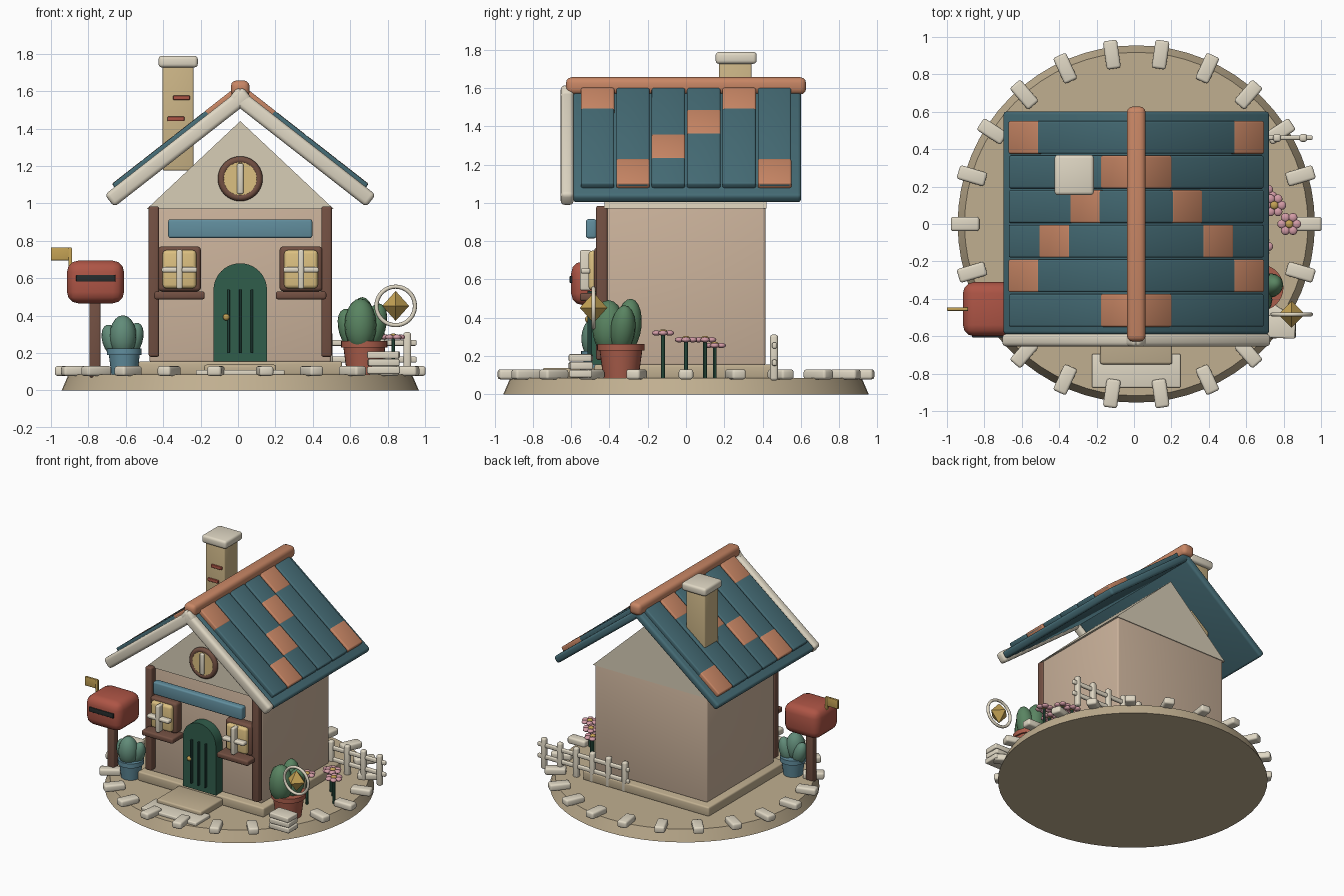
import bpy, bmesh
from math import pi, sin, cos, radians
from mathutils import Matrix, Vector, Euler

if "Cube" in bpy.data.objects:
    bpy.data.objects.remove(bpy.data.objects["Cube"])

CX = 0.012  # house centre line
COL = dict(sand=(.53, .43, .28), cream=(.74, .68, .55), wall=(.60, .45, .33), gable=(.68, .61, .47),
           brown=(.17, .08, .055), teal=(.06, .15, .18), orange=(.58, .24, .13), green=(.03, .11, .07),
           dark=(.015, .05, .04), yellow=(.72, .53, .22), gold=(.55, .36, .09), blue=(.12, .27, .34),
           red=(.42, .09, .06), black=(.02, .025, .025), leaf=(.10, .23, .12), leaf2=(.12, .26, .19),
           pink=(.65, .33, .38), chimney=(.60, .46, .24), terracotta=(.40, .11, .07))


def mat(c):
    m = bpy.data.materials.get(c)
    if not m:
        m = bpy.data.materials.new(c)
        m.diffuse_color = (*COL[c], 1)
        m.use_nodes = True
        m.node_tree.nodes["Principled BSDF"].inputs["Base Color"].default_value = m.diffuse_color
    return m


def finish(bm, name, color, mtx=Matrix(), angle=35):
    bmesh.ops.recalc_face_normals(bm, faces=bm.faces)
    me = bpy.data.meshes.new(name)
    bm.to_mesh(me)
    bm.free()
    me.materials.append(mat(color))
    ob = bpy.data.objects.new(name, me)
    ob.matrix_world = mtx
    bpy.context.collection.objects.link(ob)
    bpy.ops.object.select_all(action='DESELECT')
    ob.select_set(True)
    bpy.context.view_layer.objects.active = ob
    bpy.ops.object.shade_smooth_by_angle(angle=radians(angle))
    return ob


def place(loc, rot=(0, 0, 0)):
    return Matrix.Translation(loc) @ Euler(rot).to_matrix().to_4x4()


def box(name, loc, size, color, bevel=0.008, rot=(0, 0, 0)):
    bm = bmesh.new()
    bmesh.ops.create_cube(bm, size=1)
    bmesh.ops.scale(bm, vec=size, verts=bm.verts)
    if bevel:
        bmesh.ops.bevel(bm, geom=bm.edges[:], offset=bevel, segments=3, profile=.5, affect='EDGES')
    return finish(bm, name, color, place(loc, rot))


def cone(name, loc, r1, r2, h, color, seg=32, rot=(0, 0, 0)):
    bm = bmesh.new()
    bmesh.ops.create_cone(bm, cap_ends=True, segments=seg, radius1=r1, radius2=r2, depth=h)
    return finish(bm, name, color, place(loc, rot))


def ball(name, loc, r, color, rot=(0, 0, 0), seg=16):
    bm = bmesh.new()
    bmesh.ops.create_uvsphere(bm, u_segments=seg, v_segments=seg * 2 // 3, radius=1)
    bmesh.ops.scale(bm, vec=r if isinstance(r, tuple) else (r, r, r), verts=bm.verts)
    return finish(bm, name, color, place(loc, rot), 60)


def prism(name, pts, y0, y1, color):
    bm = bmesh.new()
    f = bm.faces.new([bm.verts.new((x, y0, z)) for x, z in pts])
    g = bmesh.ops.extrude_face_region(bm, geom=[f])['geom']
    bmesh.ops.translate(bm, vec=(0, y1 - y0, 0), verts=[v for v in g if isinstance(v, bmesh.types.BMVert)])
    return finish(bm, name, color, place((CX, 0, 0)))


def torus(name, loc, R, r, color):
    bpy.ops.mesh.primitive_torus_add(major_segments=40, minor_segments=10, major_radius=R, minor_radius=r,
                                     location=loc, rotation=(pi / 2, 0, 0))
    ob = bpy.context.object
    ob.name = name
    ob.data.materials.append(mat(color))
    bpy.ops.object.shade_smooth()


# island base with a ring of edge stones
cone("base", (CX, 0, .043), .955, .918, .086, "sand", 64)
for i in range(22):
    a = 2 * pi * i / 22
    box("edge_stone", (CX + .915 * cos(a), .915 * sin(a), .104), (.152, .076, .052), "cream", .014, (0, 0, a))

# plinth, steps, walls, gable
box("plinth", (CX, 0, .118), (1.09, .96, .075), "sand", .012)
box("upper_step", (CX, -.61, .11), (.385, .28, .055), "sand", .012)
box("lower_step", (CX, -.785, .095), (.475, .18, .03), "cream", .008)
box("walls", (CX, 0, .565), (.97, .83, .83), "wall", .012)
prism("gable", [(-.5, .97), (.5, .97), (0, 1.44)], -.425, .42, "gable")
for s in (-1, 1):
    box("corner_post", (CX + s * .462, -.44, .582), (.056, .06, .805), "brown", .012)

# arched door with slats and knob
arch = [(.143 * cos(pi * i / 20), .537 + .143 * sin(pi * i / 20)) for i in range(21)]
prism("door", [(-.143, .155), (.143, .155)] + arch, -.495, -.40, "green")
for x in (-.062, 0, .062):
    box("door_slat", (CX + x, -.5, .37), (.012, .03, .34), "dark", .003)
ball("door_knob", (-.063, -.51, .392), .018, "gold")

# front windows with sills
for s in (-1, 1):
    x = CX + s * .325
    box("window_frame", (x, -.44, .65), (.23, .08, .24), "brown", .02)
    box("window_glass", (x, -.475, .648), (.18, .07, .205), "yellow", .02)
    box("window_mullion", (x, -.525, .648), (.032, .06, .21), "cream", .01)
    box("window_rail", (x, -.525, .645), (.19, .05, .028), "cream", .01)
    box("window_sill", (x, -.485, .508), (.27, .14, .042), "brown", .012)

# blank sign board and round gable window
box("sign_board", (CX, -.495, .865), (.77, .055, .1), "blue", .012)
torus("round_window_frame", (CX, -.44, 1.132), .1, .02, "brown")
cone("round_window_glass", (CX, -.435, 1.132), .09, .09, .04, "yellow", 32, (pi / 2, 0, 0))
box("round_window_bar", (CX, -.455, 1.132), (.034, .035, .165), "cream", .01)

# roof: slabs, tile strips with orange accents, barge boards, ridge
A = radians(38)


def slope_box(name, s, u0, u1, y0, y1, h0, h1, color, bevel):
    u, h = (u0 + u1) / 2, (h0 + h1) / 2
    loc = (CX + s * (u * cos(A) + h * sin(A)), (y0 + y1) / 2, 1.6 - u * sin(A) + h * cos(A))
    box(name, loc, (u1 - u0, y1 - y0, h1 - h0), color, bevel, (0, s * A, 0))


accent = (0, 3, 2, 1, 0, 3)
for s in (-1, 1):
    slope_box("roof_slab", s, -.01, .91, -.59, .602, -.055, 0, "teal", .018)
    slope_box("barge_board", s, -.025, .912, -.655, -.587, -.073, .01, "cream", .022)
    for i, k in enumerate(accent):
        y = -.462 + i * .185
        slope_box("roof_strip", s, .01, .846, y - .087, y + .087, -.01, .031, "teal", .01)
        u = .01 + k * .209
        slope_box("accent_tile", s, u, u + .209, y - .0875, y + .0875, -.01, .0325, "orange", .01)
box("ridge_cap", (CX, 0, 1.612), (.1, 1.255, .09), "orange", .03)

# chimney
box("chimney", (-.32, .258, 1.455), (.165, .17, .56), "chimney", .01)
box("chimney_cap", (-.32, .262, 1.758), (.21, .215, .062), "cream", .018)
for x, z in ((-.302, 1.565), (-.332, 1.452)):
    box("chimney_brick", (x, .17, z), (.09, .02, .024), "red", .004)

# mailbox
box("mailbox_post", (-.765, -.455, .275), (.06, .06, .41), "brown", .01)
box("mailbox", (-.762, -.455, .58), (.305, .29, .228), "red", .06)
box("mailbox_slot", (-.76, -.598, .6), (.21, .02, .036), "black", .004)
box("flag_pole", (-.897, -.455, .67), (.02, .02, .18), "gold", .004)
box("mailbox_flag", (-.945, -.455, .73), (.11, .018, .07), "gold", .004)


# potted plants
def pot(x, y, r, z0, z1, color):
    cone("pot", (x, y, (z0 + z1) / 2), r * .74, r * .93, z1 - z0, color)
    cone("pot_rim", (x, y, z1 - .012), r, r, .035, color)


pot(-.608, -.455, .093, .083, .22, "blue")
for dx, dy, z, rx, rz, t in ((.0, -.02, .29, .072, .112, 0), (-.06, .01, .265, .05, .09, -.3),
                             (.055, .02, .27, .05, .095, .3)):
    ball("left_plant_leaf", (-.615 + dx, -.455 + dy, z), (rx, rx, rz), "leaf2", (0, t, 0))
pot(.675, -.34, .124, .083, .258, "terracotta")
for dx, dy, z, rx, rz, t in ((-.02, -.065, .35, .085, .142, 0), (-.075, .0, .32, .06, .12, -.3),
                             (.05, .01, .34, .065, .13, .3), (-.01, .04, .36, .068, .14, 0)):
    ball("right_plant_leaf", (.675 + dx, -.34 + dy, z), (rx, rx, rz), "leaf", (-.1 if dy > 0 else 0, t, 0))

# stone stack with floating ring and gem
for i, (w, r) in enumerate(((.175, .0), (.165, .05), (.17, -.04))):
    box("stack_slab", (.778, -.55, .108 + i * .041), (w, .12, .039), "cream", .008, (0, 0, r))
torus("ornament_ring", (.843, -.483, .452), .103, .011, "cream")
bm = bmesh.new()
bmesh.ops.create_cone(bm, cap_ends=False, segments=4, radius1=.072, radius2=0, depth=.08)
bmesh.ops.translate(bm, vec=(0, 0, .04), verts=bm.verts)
low = bmesh.ops.duplicate(bm, geom=bm.verts[:] + bm.edges[:] + bm.faces[:])['geom']
bmesh.ops.scale(bm, vec=(1, 1, -1), verts=[v for v in low if isinstance(v, bmesh.types.BMVert)])
bmesh.ops.remove_doubles(bm, verts=bm.verts, dist=1e-4)
finish(bm, "ornament_gem", "gold", place((.843, -.483, .452)))

# flowers
for x, y, z in ((.68, -.12, .32), (.83, .0, .285), (.75, .1, .285), (.7, .15, .255)):
    cone("flower_stem", (x, y, (z + .08) / 2), .01, .01, z - .08, "green", 8)
    ball("flower_centre", (x, y, z + .006), (.022, .022, .014), "gold", seg=12)
    for i in range(6):
        a = pi * i / 3
        ball("flower_petal", (x + .04 * cos(a), y + .04 * sin(a), z), (.024, .024, .014), "pink", seg=12)

# back fence
for i in range(6):
    box("fence_post", (.205 + i * .14, .46, .192), (.042, .042, .24), "cream", .014)
for z in (.165, .255):
    box("fence_rail", (.56, .462, z), (.79, .024, .032), "cream", .008)
